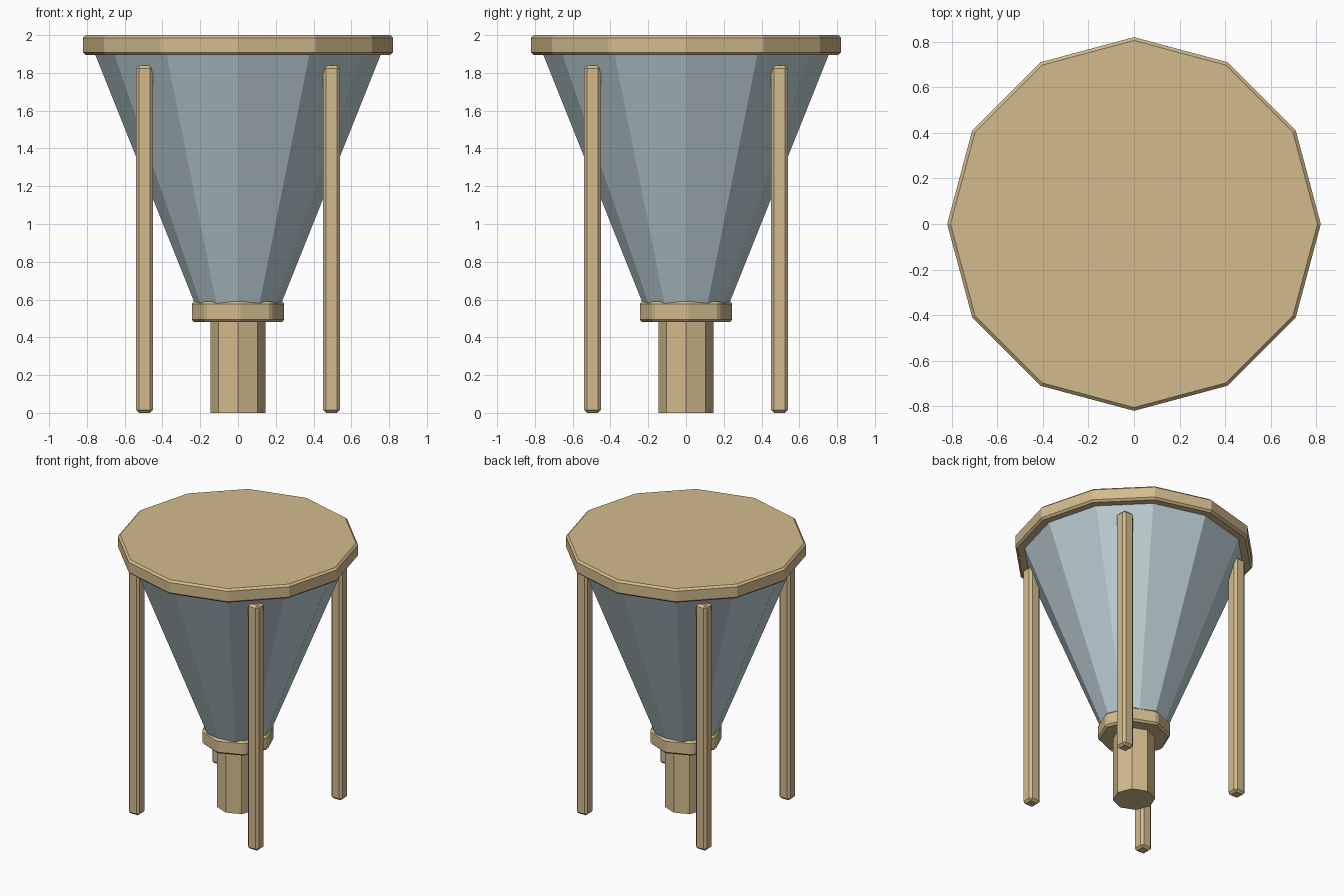
import bpy
from math import pi

cube = bpy.data.objects.get("Cube")
if cube:
    bpy.data.objects.remove(cube, do_unlink=True)


def material(name, rgb):
    mat = bpy.data.materials.new(name)
    mat.use_nodes = True
    mat.diffuse_color = (*rgb, 1)
    mat.node_tree.nodes["Principled BSDF"].inputs["Base Color"].default_value = (*rgb, 1)
    return mat


tan = material("tan", (0.65, 0.50, 0.27))
blue_grey = material("blue grey", (0.50, 0.62, 0.66))


def finish(name, mat, bevel):
    obj = bpy.context.object
    obj.name = name
    obj.data.materials.append(mat)
    if bevel:
        mod = obj.modifiers.new("Bevel", "BEVEL")
        mod.width = bevel
        mod.segments = 1
        mod.limit_method = "ANGLE"
        mod.angle_limit = pi / 4.5
    return obj


def prism(name, sides, r_low, r_high, z_low, z_high, mat, bevel=0):
    """Upright prism or cone with a corner facing the front."""
    bpy.ops.mesh.primitive_cone_add(
        vertices=sides, radius1=r_low, radius2=r_high, depth=z_high - z_low,
        location=(0, 0, (z_low + z_high) / 2))
    return finish(name, mat, bevel)


# Lid, funnel, collar and outlet pipe
prism("lid", 12, 0.82, 0.82, 1.895, 2.0, tan, 0.014)
prism("funnel", 12, 0.225, 0.765, 0.57, 1.92, blue_grey)
prism("collar", 8, 0.25, 0.25, 0.48, 0.59, tan, 0.014)
prism("outlet_pipe", 8, 0.145, 0.145, 0, 0.5, tan)

# Four square legs with chamfered edges
for y, depth_name in ((-0.495, "front"), (0.495, "back")):
    for x, side_name in ((-0.495, "right"), (0.495, "left")):
        bpy.ops.mesh.primitive_cube_add(size=1, location=(x, y, 0.92))
        bpy.context.object.scale = (0.09, 0.09, 1.84)
        bpy.ops.object.transform_apply(location=False, rotation=False, scale=True)
        finish(f"{depth_name}_{side_name}_leg", tan, 0.016)
